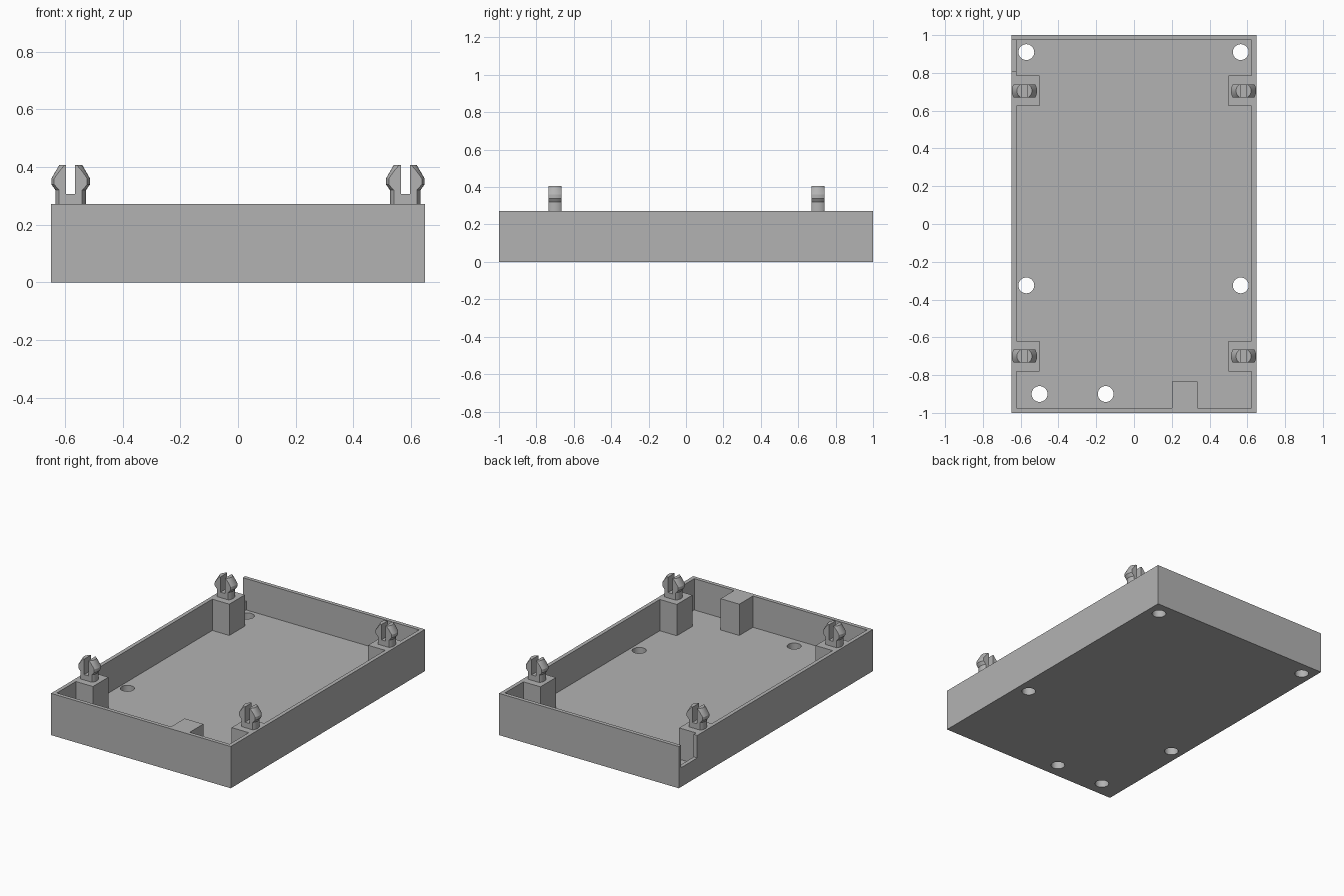
import bpy, bmesh
from math import radians
from mathutils import Matrix, Vector

cube = bpy.data.objects.get("Cube")
if cube:
    bpy.data.objects.remove(cube, do_unlink=True)

W, L, H = 0.648, 1.0, 0.272      # half width, half length, rim height
WALL, FLOOR = 0.025, 0.068

grey = bpy.data.materials.new("grey plastic")
grey.use_nodes = True
colour = (0.45, 0.45, 0.45, 1)
grey.diffuse_color = colour
grey.node_tree.nodes["Principled BSDF"].inputs["Base Color"].default_value = colour


def new_object(name, bm):
    mesh = bpy.data.meshes.new(name)
    bmesh.ops.recalc_face_normals(bm, faces=bm.faces)
    bm.to_mesh(mesh)
    bm.free()
    mesh.materials.append(grey)
    ob = bpy.data.objects.new(name, mesh)
    bpy.context.collection.objects.link(ob)
    return ob


def box(name, low, high):
    low, high = Vector(low), Vector(high)
    bm = bmesh.new()
    bmesh.ops.create_cube(bm, size=1)
    bmesh.ops.scale(bm, vec=high - low, verts=bm.verts)
    bmesh.ops.translate(bm, vec=(low + high) / 2, verts=bm.verts)
    return new_object(name, bm)


def combine(target, tool, operation="DIFFERENCE"):
    """Apply a boolean and remove its helper."""
    mod = target.modifiers.new("cut", "BOOLEAN")
    mod.operation, mod.solver, mod.object = operation, "EXACT", tool
    bpy.context.view_layer.objects.active = target
    bpy.ops.object.modifier_apply(modifier=mod.name)
    bpy.data.objects.remove(tool, do_unlink=True)


# Cavity, leaving room for the four corner posts and the front block
clip_spots = [(x, y) for x in (-0.58, 0.58) for y in (-0.70, 0.705)]
cavity = box("cavity", (WALL - W, WALL - L, FLOOR), (W - WALL, L - WALL, 0.5))
for x, y in clip_spots:
    x1, x2 = (0.5, 0.8) if x > 0 else (-0.8, -0.5)
    combine(cavity, box("post", (x1, y - 0.08, 0), (x2, y + 0.08, 0.6)))
combine(cavity, box("block", (0.2, -1.2, 0), (0.335, -0.835, 0.6)))

tray = box("tray", (-W, -L, 0), (W, L, H))
combine(tray, cavity)

# Open notch in the right wall at the back corner
combine(tray, box("notch", (-0.8, 0.81, 0.125), (-0.61, L - WALL, 0.5)))

# Screw holes through the floor
for x, y in [(-0.57, 0.91), (0.565, 0.91), (-0.57, -0.325),
             (0.565, -0.325), (-0.5, -0.9), (-0.15, -0.9)]:
    bm = bmesh.new()
    bmesh.ops.create_cone(bm, cap_ends=True, segments=32, radius1=0.042, radius2=0.042,
                          depth=0.4, matrix=Matrix.Translation((x, y, 0)))
    combine(tray, new_object("hole", bm))

# Split snap clip: a turned pin, flattened front and back, with a slot
profile = [(0, H - 0.01), (0.053, H - 0.01), (0.053, 0.32), (0.067, 0.34),
           (0.067, 0.36), (0.04, 0.407), (0, 0.407)]
bm = bmesh.new()
verts = [bm.verts.new((r, 0, z)) for r, z in profile]
edges = [bm.edges.new(pair) for pair in zip(verts, verts[1:])]
bmesh.ops.spin(bm, geom=verts + edges, cent=(0, 0, 0), axis=(0, 0, 1),
               angle=radians(360), steps=32)
bmesh.ops.remove_doubles(bm, verts=bm.verts, dist=0.0001)
clip = new_object("snap_clip", bm)
combine(clip, box("slab", (-0.2, -0.0345, 0), (0.2, 0.0345, 0.6)), "INTERSECT")
combine(clip, box("slot", (-0.0155, -0.2, 0.307), (0.0155, 0.2, 0.6)))

clips = [clip] + [clip.copy() for _ in clip_spots[1:]]
for ob, (x, y) in zip(clips, clip_spots):
    if ob is not clip:
        bpy.context.collection.objects.link(ob)
    ob.location = (x, y, 0)
    ob.name = ("front" if y < 0 else "back") + ("_left" if x > 0 else "_right") + "_clip"

# Smooth the round walls, keep the corners sharp
bpy.ops.object.select_all(action="DESELECT")
for ob in (tray, clip):
    ob.select_set(True)
bpy.context.view_layer.objects.active = tray
bpy.ops.object.shade_smooth_by_angle(angle=radians(25))
